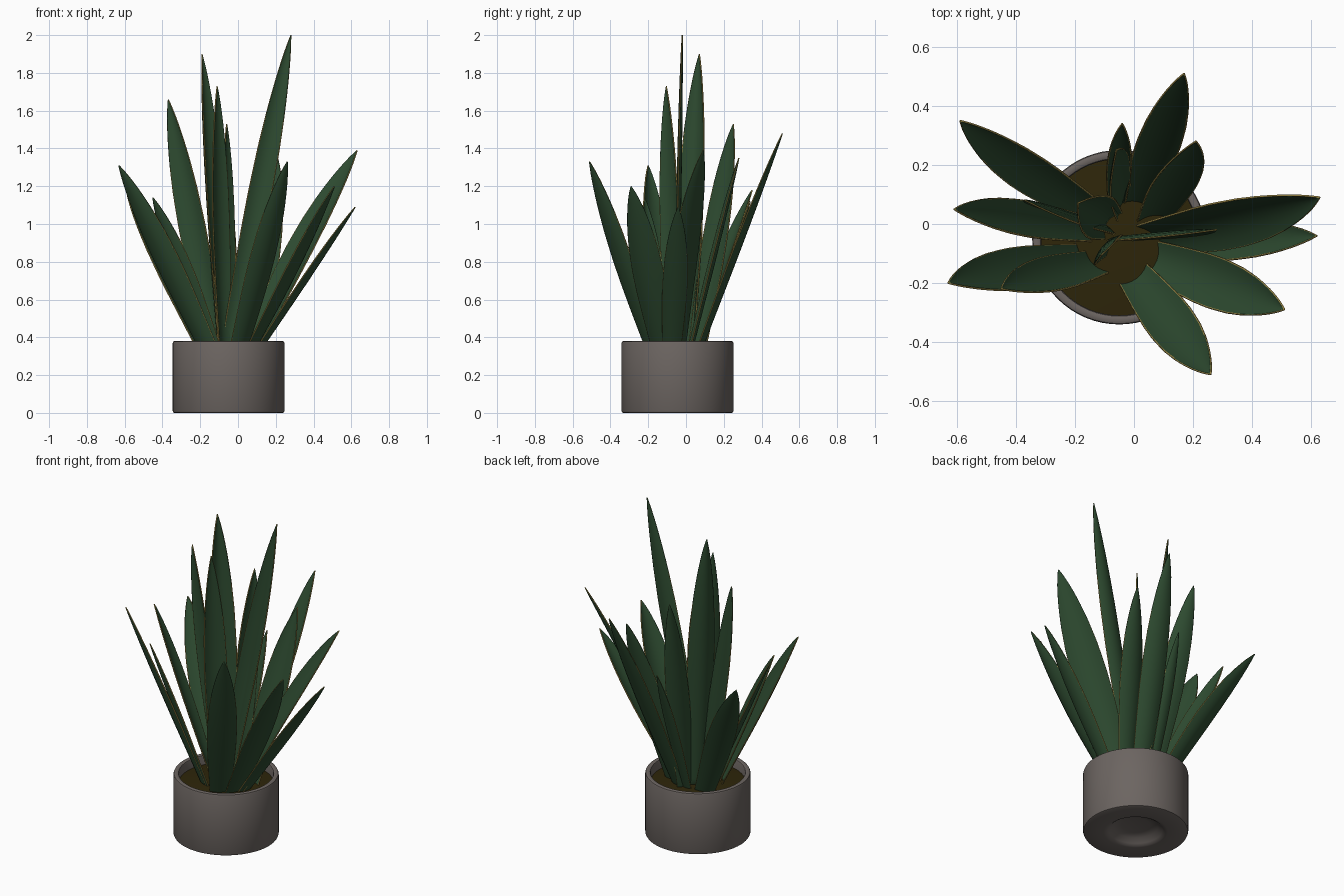
import bpy, bmesh, math
from mathutils import Vector

if "Cube" in bpy.data.objects:
    bpy.data.objects.remove(bpy.data.objects["Cube"])


def material(name, rgb):
    m = bpy.data.materials.new(name)
    m.diffuse_color = (*rgb, 1)
    m.use_nodes = True
    m.node_tree.nodes["Principled BSDF"].inputs["Base Color"].default_value = m.diffuse_color
    return m


GREEN = material("leaf green", (0.027, 0.070, 0.030))
YELLOW = material("leaf edge yellow", (0.32, 0.24, 0.06))
CLAY = material("grey brown pot", (0.15, 0.13, 0.12))
SOIL = material("dark soil", (0.027, 0.019, 0.003))
CX, CY = -0.05, -0.045      # pot axis


def finish(name, bm, mats, angle=40):
    me = bpy.data.meshes.new(name)
    bm.to_mesh(me)
    bm.free()
    for m in mats:
        me.materials.append(m)
    ob = bpy.data.objects.new(name, me)
    bpy.context.collection.objects.link(ob)
    bpy.ops.object.select_all(action='DESELECT')
    bpy.context.view_layer.objects.active = ob
    ob.select_set(True)
    bpy.ops.object.shade_smooth_by_angle(angle=math.radians(angle))
    return ob


def lathe(name, profile, mat, seg=64):
    """Spin an (r, z) profile around the pot axis."""
    bm = bmesh.new()
    vs = [bm.verts.new((CX + r, CY, z)) for r, z in profile]
    es = [bm.edges.new(p) for p in zip(vs, vs[1:])]
    bmesh.ops.spin(bm, geom=vs + es, cent=(CX, CY, 0), axis=(0, 0, 1),
                   angle=2 * math.pi, steps=seg, use_merge=True)
    bmesh.ops.remove_doubles(bm, verts=bm.verts, dist=1e-5)
    bmesh.ops.recalc_face_normals(bm, faces=bm.faces)
    return finish(name, bm, [mat])


# Pot with a rounded rim and a recessed underside
lathe("pot", [(0, 0.045), (0.08, 0.045), (0.125, 0.035), (0.15, 0.012), (0.165, 0.002),
              (0.18, 0.0), (0.287, 0.0), (0.293, 0.003), (0.296, 0.01), (0.296, 0.37),
              (0.293, 0.377), (0.286, 0.38), (0.274, 0.38), (0.268, 0.377), (0.265, 0.37),
              (0.265, 0.27), (0, 0.27)], CLAY)

# Soil, slightly domed
lathe("soil", [(0, 0.335), (0.15, 0.33), (0.267, 0.32), (0.267, 0.28), (0, 0.28)], SOIL)

# Half-width along the leaf: (t, fraction of the maximum)
OUTLINE = [(0, 0.66), (0.12, 0.77), (0.25, 0.88), (0.4, 0.98), (0.52, 1.0), (0.65, 0.93),
           (0.76, 0.78), (0.85, 0.58), (0.92, 0.37), (0.97, 0.17), (1, 0.015)]
EDGE = 0.0025               # width of the yellow border


def outline(t):
    for (a, p), (b, q) in zip(OUTLINE, OUTLINE[1:]):
        if t <= b:
            return p + (q - p) * (t - a) / (b - a)
    return OUTLINE[-1][1]


def leaf(name, base, tip, half, turn=None, bow=0.0, cup=0.3):
    """Channelled blade; turn is the direction of its width (degrees), else across its lean."""
    base, tip = Vector((*base, 0.27)), Vector(tip)
    lean = Vector((tip.x - base.x, tip.y - base.y, 0)).normalized()
    axis = (tip - base).normalized()
    if turn is None:
        wide = Vector((-lean.y, lean.x, 0))
    else:
        a = math.radians(turn)
        wide = Vector((math.cos(a), math.sin(a), 0))
    wide = (wide - axis * wide.dot(axis)).normalized()
    inward = axis.cross(wide)
    mid = (base + tip) / 2
    if inward.dot(Vector((CX - mid.x, CY - mid.y, 0))) < 0:
        inward = -inward
    rows, cols = 22, 6
    bm = bmesh.new()
    grid = []
    for i in range(rows + 1):
        t = 1 - (1 - i / rows) ** 1.35
        c = base.lerp(tip, t) - inward * bow * math.sin(math.pi * t)
        w = half * outline(t)
        e = 1 - min(EDGE / w, 0.3)
        us = [-1] + [e * (2 * j / cols - 1) for j in range(cols + 1)] + [1]
        grid.append([bm.verts.new(c + wide * w * u + inward * cup * w * (u * u - 0.4))
                     for u in us])
    for i in range(rows):
        for j in range(cols + 2):
            f = bm.faces.new((grid[i][j], grid[i][j + 1], grid[i + 1][j + 1], grid[i + 1][j]))
            f.material_index = 1 if j in (0, cols + 1) and i < rows * 0.6 else 0
    bmesh.ops.recalc_face_normals(bm, faces=bm.faces)
    ob = finish(name, bm, [GREEN, YELLOW], 60)
    s = ob.modifiers.new("thickness", 'SOLIDIFY')
    s.thickness = 0.006
    s.offset = 0
    s.material_offset_rim = 1


# label, base, tip, half-width, width direction, bow, channel depth
LEAVES = [
    # upright inner leaves
    ("inner_tall", (-0.06, -0.05), (0.28, -0.02, 2.0), 0.062, 2, 0.0, 0.3),
    ("inner_left", (-0.08, 0.0), (-0.19, 0.07, 1.90), 0.08, 57, 0.0, 0.5),
    ("inner_front", (-0.07, -0.07), (-0.11, -0.105, 1.73), 0.066, 48, 0.01, 0.3),
    ("inner_far_left", (-0.10, -0.01), (-0.37, 0.08, 1.66), 0.076, -22, 0.0, 0.3),
    ("inner_back", (-0.04, 0.05), (-0.06, 0.25, 1.53), 0.072, 64, 0.01, 0.3),
    # outer leaves, leaning away from the centre
    ("back_right_small", (0.06, 0.01), (0.21, 0.28, 1.35), 0.082, 5, 0.0, 0.3),
    ("back_right_large", (0.0, 0.05), (0.17, 0.51, 1.48), 0.074, -10, 0.0, 0.3),
    ("right_large", (0.04, -0.05), (0.63, 0.09, 1.39), 0.098, 138, -0.02, 0.3),
    ("right_low", (0.07, -0.08), (0.62, -0.04, 1.09), 0.066, 76, 0.0, 0.3),
    ("front_right", (0.04, -0.11), (0.51, -0.29, 1.20), 0.088, None, 0.01, 0.3),
    ("front", (-0.01, -0.16), (0.26, -0.51, 1.33), 0.083, None, 0.01, 0.3),
    ("front_left_low", (-0.11, -0.13), (-0.45, -0.22, 1.14), 0.074, 138, 0.0, 0.3),
    ("front_left", (-0.13, -0.12), (-0.63, -0.20, 1.31), 0.092, 136, 0.0, 0.3),
    ("left", (-0.14, -0.02), (-0.61, 0.05, 1.24), 0.068, 110, 0.0, 0.3),
    ("back_left", (-0.14, 0.04), (-0.59, 0.35, 1.18), 0.078, 25, -0.02, 0.3),
    ("back", (-0.06, 0.06), (-0.04, 0.34, 1.12), 0.042, None, 0.0, 0.3),
]
for label, *shape in LEAVES:
    leaf("leaf_" + label, *shape)
